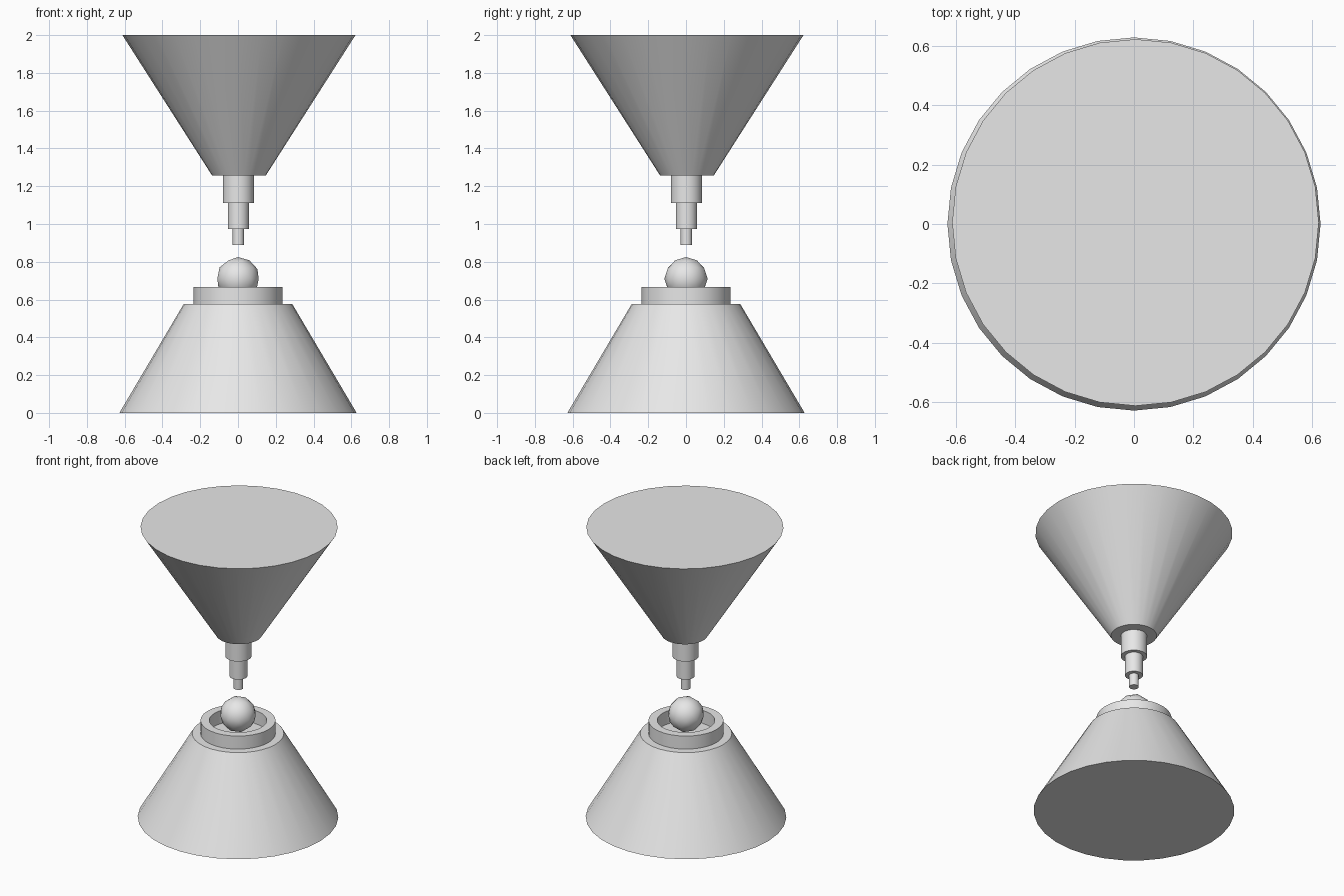
import bpy
import bmesh
import math

if "Cube" in bpy.data.objects:
    bpy.data.objects.remove(bpy.data.objects["Cube"], do_unlink=True)

# Single plain grey finish
grey = bpy.data.materials.new("plain_grey")
grey.use_nodes = True
color = (0.8, 0.8, 0.8, 1)
grey.diffuse_color = color
grey.node_tree.nodes["Principled BSDF"].inputs["Base Color"].default_value = color


def finish(obj, name):
    obj.name = name
    obj.data.name = name
    obj.data.materials.append(grey)
    bpy.ops.object.select_all(action="DESELECT")
    obj.select_set(True)
    bpy.context.view_layer.objects.active = obj
    bpy.ops.object.shade_smooth_by_angle(angle=math.radians(30))


def frustum(name, z0, z1, r0, r1, x=0, y=0, sides=32):
    bpy.ops.mesh.primitive_cone_add(vertices=sides, radius1=r0, radius2=r1,
                                    depth=z1 - z0, location=(x, y, (z0 + z1) / 2))
    finish(bpy.context.object, name)


def ring(name, z0, z1, outer, inner, sides=32):
    # Rectangular section swept around the vertical axis
    bm = bmesh.new()
    section = [(inner, z0), (outer, z0), (outer, z1), (inner, z1)]
    loops = []
    for i in range(sides):
        a = math.tau * i / sides
        loops.append([bm.verts.new((r * math.cos(a), r * math.sin(a), z))
                      for r, z in section])
    for i in range(sides):
        a, b = loops[i], loops[(i + 1) % sides]
        for j in range(4):
            k = (j + 1) % 4
            bm.faces.new((a[j], b[j], b[k], a[k]))
    bmesh.ops.recalc_face_normals(bm, faces=bm.faces)
    mesh = bpy.data.meshes.new(name)
    bm.to_mesh(mesh)
    bm.free()
    obj = bpy.data.objects.new(name, mesh)
    bpy.context.collection.objects.link(obj)
    finish(obj, name)


# Lower base with raised rim and ball
frustum("base_cone", 0, 0.577, 0.628, 0.287)
ring("base_rim", 0.57, 0.667, 0.235, 0.18)
bpy.ops.mesh.primitive_ico_sphere_add(subdivisions=2, radius=0.115,
                                      location=(0, 0, 0.71))
finish(bpy.context.object, "ball")

# Upper inverted cone with stepped nozzle
frustum("upper_cone", 1.258, 2, 0.143, 0.617, 0.005, 0.005)
steps = [("upper", 1.11, 1.26, 0.082), ("middle", 0.973, 1.112, 0.056),
         ("tip", 0.89, 0.975, 0.03)]
for label, z0, z1, r in steps:
    frustum("nozzle_" + label, z0, z1, r, r, 0.002, 0.002)
